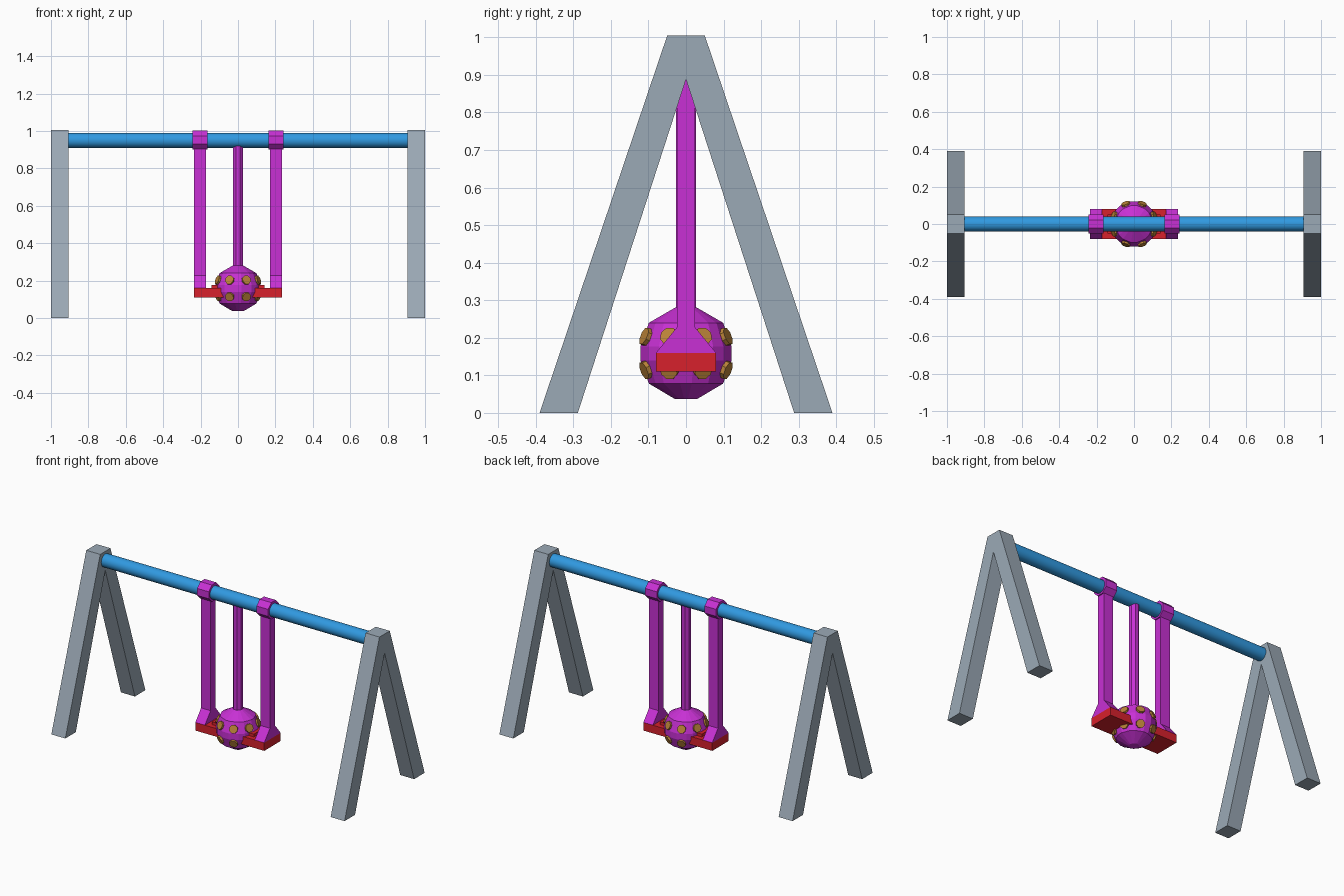
import bpy, bmesh, math
from mathutils import Vector, Matrix

if "Cube" in bpy.data.objects:
    bpy.data.objects.remove(bpy.data.objects["Cube"])


def mat(name, rgb):
    m = bpy.data.materials.new(name)
    m.diffuse_color = (*rgb, 1)
    m.use_nodes = True
    m.node_tree.nodes["Principled BSDF"].inputs["Base Color"].default_value = m.diffuse_color
    return m


GREY = mat("steel grey", (0.33, 0.40, 0.47))
BLUE = mat("beam blue", (0.03, 0.32, 0.75))
MAGENTA = mat("magenta", (0.58, 0.03, 0.66))
RED = mat("seat red", (0.68, 0.015, 0.025))
GOLD = mat("amber", (0.50, 0.23, 0.04))


def finish(name, bm, material):
    bmesh.ops.recalc_face_normals(bm, faces=bm.faces)
    me = bpy.data.meshes.new(name)
    bm.to_mesh(me)
    bm.free()
    me.materials.append(material)
    ob = bpy.data.objects.new(name, me)
    bpy.context.collection.objects.link(ob)
    return ob


def extrude_x(name, profile, x0, x1, material):
    """Extrude a (y, z) outline along x."""
    bm = bmesh.new()
    f = bm.faces.new([bm.verts.new((x0, y, z)) for y, z in profile])
    ext = bmesh.ops.extrude_face_region(bm, geom=[f])["geom"]
    bmesh.ops.translate(bm, vec=(x1 - x0, 0, 0),
                        verts=[v for v in ext if isinstance(v, bmesh.types.BMVert)])
    return finish(name, bm, material)


def rod(name, a, b, r, sides, material, spin=0.0):
    a, b = Vector(a), Vector(b)
    bm = bmesh.new()
    rot = (b - a).to_track_quat('Z', 'Y').to_matrix().to_4x4()
    m = Matrix.Translation((a + b) / 2) @ rot @ Matrix.Rotation(spin, 4, 'Z')
    bmesh.ops.create_cone(bm, cap_ends=True, segments=sides, radius1=r, radius2=r,
                          depth=(b - a).length, matrix=m)
    return finish(name, bm, material)


def box(name, lo, hi, material):
    return extrude_x(name, [(lo[1], lo[2]), (hi[1], lo[2]), (hi[1], hi[2]), (lo[1], hi[2])],
                     lo[0], hi[0], material)


# A-frame legs, hangers and collars on both sides
a_frame = [(-0.39, 0), (-0.05, 1.005), (0.05, 1.005), (0.39, 0),
           (0.288, 0), (0, 0.888), (-0.288, 0)]
hanger = [(-0.08, 0.16), (-0.024, 0.228), (-0.024, 0.93),
          (0.024, 0.93), (0.024, 0.228), (0.08, 0.16)]
for side, s in (("left", -1), ("right", 1)):
    extrude_x(side + "_a_frame", a_frame, s * 0.905, s * 1.0, GREY)
    extrude_x(side + "_hanger", hanger, s * 0.17, s * 0.235, MAGENTA)
    rod(side + "_collar", (s * 0.163, 0, 0.952), (s * 0.242, 0, 0.952), 0.056, 8,
        MAGENTA, math.pi / 8)

# Round top beam
beam = rod("top_beam", (-0.91, 0, 0.95), (0.91, 0, 0.95), 0.04, 24, BLUE)
bpy.context.view_layer.objects.active = beam
beam.select_set(True)
bpy.ops.object.shade_smooth_by_angle(angle=math.radians(40))

# Seat with a slightly raised pad
box("seat", (-0.235, -0.08, 0.11), (0.235, 0.08, 0.16), RED)
box("seat_pad", (-0.143, -0.05, 0.155), (0.143, 0.05, 0.177), RED)

# Central pole
rod("ball_pole", (0, 0, 0.26), (0, 0, 0.92), 0.029, 8, MAGENTA, math.pi / 8)

# Faceted ball: eight broad sides with chamfered corners
rings = [(0.030, 0.037), (0.100, 0.078), (0.123, 0.140),
         (0.123, 0.177), (0.100, 0.240), (0.030, 0.280)]
angles = [math.radians(45 * k + d) for k in range(8) for d in (-9, 9)]
bm = bmesh.new()
loops = [[bm.verts.new((r * math.cos(a), r * math.sin(a), z)) for a in angles] for r, z in rings]
for lo, hi in zip(loops, loops[1:]):
    for i in range(16):
        j = (i + 1) % 16
        bm.faces.new((lo[i], lo[j], hi[j], hi[i]))
bm.faces.new(loops[0])
bm.faces.new(loops[-1])
finish("ball", bm, MAGENTA)

# Two rows of octagonal studs around the ball
for row, tilt in (("upper", 1), ("lower", -1)):
    for k in range(8):
        a = math.radians(45 * k + 22.5)
        e = math.radians(21) * tilt
        d = Vector((math.cos(a) * math.cos(e), math.sin(a) * math.cos(e), math.sin(e)))
        c = Vector((0, 0, 0.1585))
        rod(f"{row}_stud_{k + 1}", c + d * 0.100, c + d * 0.130, 0.025, 8, GOLD, math.pi / 8)
